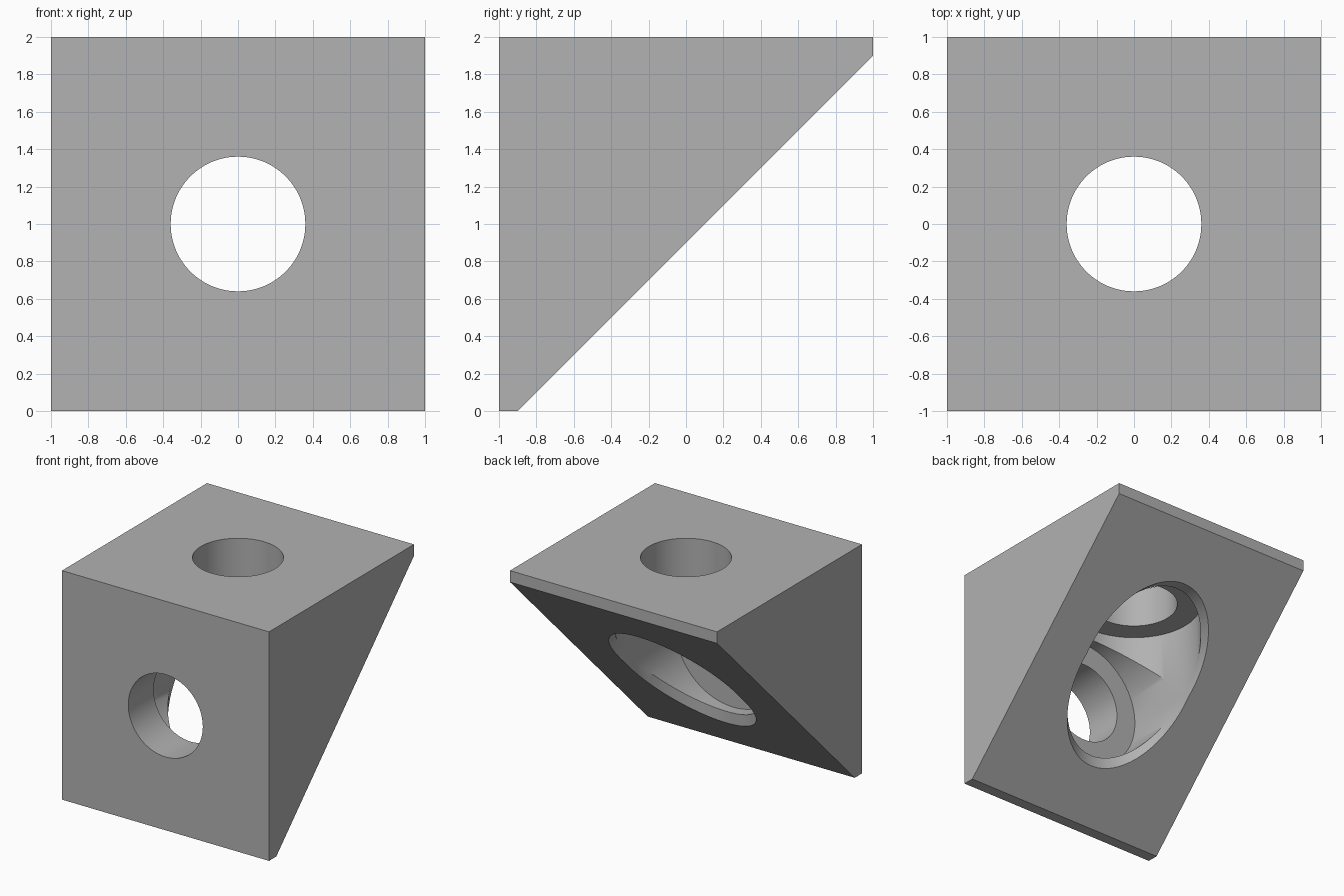
import bpy, bmesh
from math import radians
from mathutils import Matrix

if "Cube" in bpy.data.objects:
    bpy.data.objects.remove(bpy.data.objects["Cube"])

BORE, COUNTERBORE, FLOOR = 0.36, 0.555, 0.65

grey = bpy.data.materials.new("plain grey")
grey.use_nodes = True
colour = (0.445, 0.445, 0.445, 1)
grey.diffuse_color = colour
grey.node_tree.nodes["Principled BSDF"].inputs["Base Color"].default_value = colour


def add_object(name, bm):
    bmesh.ops.recalc_face_normals(bm, faces=bm.faces)
    mesh = bpy.data.meshes.new(name)
    bm.to_mesh(mesh)
    bm.free()
    mesh.materials.append(grey)
    obj = bpy.data.objects.new(name, mesh)
    bpy.context.collection.objects.link(obj)
    return obj


def cutter(name, radius, start, end, turn):
    """Cylinder along z between two heights, turned about x, centred on the bore crossing."""
    bm = bmesh.new()
    place = (Matrix.Translation((0, 0, 1)) @ Matrix.Rotation(radians(turn), 4, 'X')
             @ Matrix.Translation((0, 0, (start + end) / 2)))
    bmesh.ops.create_cone(bm, cap_ends=True, segments=96, radius1=radius,
                          radius2=radius, depth=end - start, matrix=place)
    obj = add_object(name, bm)
    obj.hide_render = True
    return obj


# Wedge block: side profile (y, z) extruded across x
profile = [(-1, 0), (-0.9, 0), (1, 1.9), (1, 2), (-1, 2)]
bm = bmesh.new()
side = bm.faces.new([bm.verts.new((-1, y, z)) for y, z in profile])
swept = bmesh.ops.extrude_face_region(bm, geom=[side], use_keep_orig=True)
bmesh.ops.translate(bm, vec=(2, 0, 0),
                    verts=[v for v in swept["geom"] if isinstance(v, bmesh.types.BMVert)])
block = add_object("angle_block", bm)

# Stepped bores from the top and the front, opening through the slope
cutters = []
for label, turn in (("top", 0), ("front", 90)):
    cutters.append(cutter(label + "_counterbore_cutter", COUNTERBORE, -1.3, FLOOR, turn))
    cutters.append(cutter(label + "_bore_cutter", BORE, 0.05, 1.2, turn))
for c in cutters:
    mod = block.modifiers.new(c.name, 'BOOLEAN')
    mod.operation = 'DIFFERENCE'
    mod.solver = 'EXACT'
    mod.object = c

# Bake the cuts and drop the cutters
graph = bpy.context.evaluated_depsgraph_get()
block_mesh = bpy.data.meshes.new_from_object(block.evaluated_get(graph))
block.modifiers.clear()
block.data = block_mesh
for c in cutters:
    bpy.data.objects.remove(c)

bpy.ops.object.select_all(action='DESELECT')
block.select_set(True)
bpy.context.view_layer.objects.active = block
bpy.ops.object.shade_smooth_by_angle(angle=radians(30))
